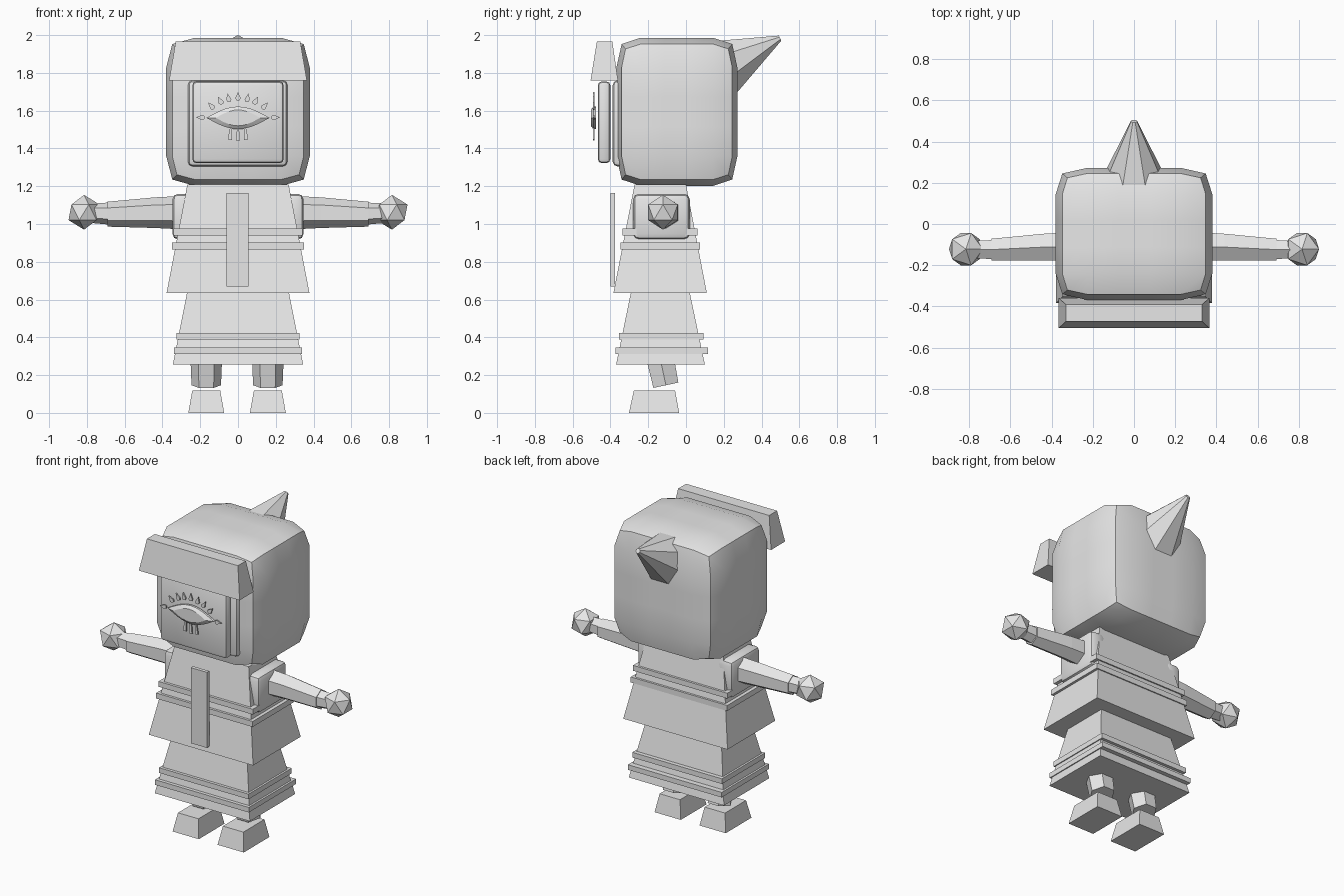
import bpy, bmesh, math
from mathutils import Matrix, Vector

if "Cube" in bpy.data.objects:
    bpy.data.objects.remove(bpy.data.objects["Cube"])

grey = bpy.data.materials.new("plain_grey")
grey.diffuse_color = (0.8, 0.8, 0.8, 1)
grey.use_nodes = True
grey.node_tree.nodes["Principled BSDF"].inputs["Base Color"].default_value = grey.diffuse_color


def finish(name, bm, smooth=None):
    bmesh.ops.recalc_face_normals(bm, faces=bm.faces)
    me = bpy.data.meshes.new(name)
    bm.to_mesh(me)
    bm.free()
    me.materials.append(grey)
    ob = bpy.data.objects.new(name, me)
    bpy.context.collection.objects.link(ob)
    if smooth:
        bpy.ops.object.select_all(action='DESELECT')
        ob.select_set(True)
        bpy.context.view_layer.objects.active = ob
        bpy.ops.object.shade_smooth_by_angle(angle=math.radians(smooth))
    return ob


def loft(name, rings, smooth=None):
    """Skin a list of equal-length point rings and cap both ends."""
    bm = bmesh.new()
    vs = [[bm.verts.new(p) for p in r] for r in rings]
    n = len(vs[0])
    for a, b in zip(vs, vs[1:]):
        for i in range(n):
            j = (i + 1) % n
            bm.faces.new((a[i], a[j], b[j], b[i]))
    bm.faces.new(vs[0])
    bm.faces.new(vs[-1])
    return finish(name, bm, smooth)


def rect(x0, x1, y0, y1, z):
    return [(x0, y0, z), (x1, y0, z), (x1, y1, z), (x0, y1, z)]


def taper(name, z0, z1, low, high):
    """Tapered block: low and high are (x0, x1, y0, y1)."""
    return loft(name, [rect(*low, z0), rect(*high, z1)])


def plate(name, pts, y0, y1):
    """Extrude an x-z outline along y."""
    return loft(name, [[(x, y, z) for x, z in pts] for y in (y0, y1)])


def bevel_box(name, x, y, z, width, segs=2):
    bm = bmesh.new()
    size = [b - a for a, b in (x, y, z)]
    mid = [(a + b) / 2 for a, b in (x, y, z)]
    bmesh.ops.create_cube(bm, size=1, matrix=Matrix.Translation(mid) @ Matrix.Diagonal((*size, 1)))
    bmesh.ops.bevel(bm, geom=bm.edges[:], offset=width, segments=segs, profile=0.5, affect='EDGES')
    return finish(name, bm, 35)


# Head: cube with bulging sides and crisp edges
bm = bmesh.new()
bmesh.ops.create_cube(bm, size=2)
bmesh.ops.subdivide_edges(bm, edges=bm.edges[:], cuts=4, use_grid_fill=True)
half, centre = Vector((0.38, 0.32, 0.392)), Vector((0, -0.048, 1.594))
pull = {0: 1, 1: 0.915, 2: 0.85}
for v in bm.verts:
    ext = [abs(c) > 0.99 for c in v.co]
    out = []
    for i in range(3):
        if ext[i]:
            out.append(math.copysign(pull[sum(ext) - 1], v.co[i]))
        else:
            # inner rows spread to follow the wide flat centre
            out.append(math.copysign(0.6 if abs(v.co[i]) > 0.4 else 0.2, v.co[i]))
    v.co = Vector([o * h for o, h in zip(out, half)]) + centre
finish("head", bm, 32)

# Face frame, screen and brow visor
bevel_box("face_frame", (-0.265, 0.262), (-0.388, -0.32), (1.305, 1.76), 0.025)
bevel_box("face_screen", (-0.242, 0.242), (-0.467, -0.4), (1.322, 1.755), 0.022)
taper("brow_visor", 1.76, 1.965, (-0.365, 0.365, -0.505, -0.36), (-0.33, 0.33, -0.472, -0.39))

# Eye outline and lashes
lens = [(-0.167 + 0.334 * i / 10, 1.562 + 0.06 * math.sin(math.pi * i / 10)) for i in range(11)]
lens += [(x, 3.124 - z) for x, z in lens[-2:0:-1]]
loft("eye", [[(x * s, y, 1.562 + (z - 1.562) * s) for x, z in lens]
             for y, s in ((-0.476, 1), (-0.49, 1), (-0.504, 0.7))])


def lash(name, x, z, angle, outline):
    c, s = math.cos(angle), math.sin(angle)
    plate(name, [(x + u * c + v * s, z - u * s + v * c) for u, v in outline], -0.493, -0.484)


spike = [(-0.008, -0.018), (0.008, -0.018), (0.014, -0.006), (0, 0.028), (-0.014, -0.006)]
paddle = [(-0.005, -0.034), (0.005, -0.034), (0.011, 0.034), (-0.011, 0.034)]
lash("upper_lash", 0, 1.672, 0, spike)
lash("lower_lash", 0, 1.475, math.pi, paddle)
for s in (-1, 1):
    for x, z, a in ((0.05, 1.665, 0.2), (0.093, 1.65, 0.5), (0.14, 1.623, 0.75)):
        lash("upper_lash", s * x, z, s * a, spike)
    lash("lower_lash", s * 0.04, 1.48, math.pi - s * 0.1, paddle)
    lash("corner_lash", s * 0.195, 1.564, s * math.pi / 2, spike)

# Horn at the back of the head
base, tip = Vector((0, 0.14, 1.8)), Vector((0, 0.498, 1.984))
rot = (tip - base).to_track_quat('Z', 'Y')
loft("back_horn", [[c + rot @ Vector((r * math.cos(a), r * math.sin(a), 0))
                    for a in [math.pi / 4 * k + math.pi / 8 for k in range(8)]]
                   for c, r in ((base, 0.195), (tip, 0.016))])

# Tunic, skirt and their trim bands
taper("tunic", 0.635, 1.21, (-0.378, 0.378, -0.384, 0.11), (-0.268, 0.268, -0.272, 0.0))
taper("skirt", 0.255, 0.645, (-0.345, 0.345, -0.37, 0.1), (-0.268, 0.268, -0.29, 0.018))
for name, z0, z1, x, y0, y1 in (("tunic_band", 0.94, 0.975, 0.342, -0.335, 0.06),
                                ("tunic_band", 0.866, 0.902, 0.35, -0.348, 0.073),
                                ("skirt_band", 0.388, 0.422, 0.325, -0.355, 0.092),
                                ("skirt_band", 0.313, 0.346, 0.34, -0.374, 0.116)):
    taper(name, z0, z1, (-x, x, y0, y1), (-x, x, y0, y1))
strip = (-0.062, 0.055, -0.4, -0.376)
taper("front_strip", 0.67, 1.165, strip, strip)

for s in (-1, 1):
    # Shoulder cuff
    bevel_box("shoulder_cuff", sorted((s * 0.23, s * 0.347)), (-0.28, 0.02), (0.918, 1.16), 0.03)

    # Arm sleeve and wrist
    def ring(x, r, y, z):
        return [(s * x, y + r * math.cos(math.pi / 3 * k + math.pi / 6) * 0.92,
                 z + r * math.sin(math.pi / 3 * k + math.pi / 6)) for k in range(6)]
    loft("sleeve", [ring(0.3, 0.088, -0.11, 1.06), ring(0.44, 0.081, -0.112, 1.06),
                    ring(0.69, 0.066, -0.124, 1.052)])
    loft("wrist", [ring(0.685, 0.058, -0.124, 1.055), ring(0.78, 0.052, -0.124, 1.058)])

    # Faceted hand
    bm = bmesh.new()
    bmesh.ops.create_icosphere(bm, subdivisions=1, radius=0.092,
                               matrix=Matrix.Translation((s * 0.815, -0.122, 1.062)))
    finish("hand", bm)

    # Leg, leaning slightly forward at the top, and foot
    cx = s * 0.163 - 0.005
    lean = Matrix.Rotation(math.radians(12), 3, 'X')
    loft("leg", [[Vector((cx, -0.12, 0.21)) + lean @ Vector(
        (r * math.cos(math.pi / 3 * k), r * math.sin(math.pi / 3 * k), h)) for k in range(6)]
        for h, r in ((-0.065, 0.078), (0.11, 0.085))])
    taper("foot", 0, 0.118, (cx - 0.095, cx + 0.095, -0.302, -0.036),
          (cx - 0.074, cx + 0.074, -0.276, -0.058))
